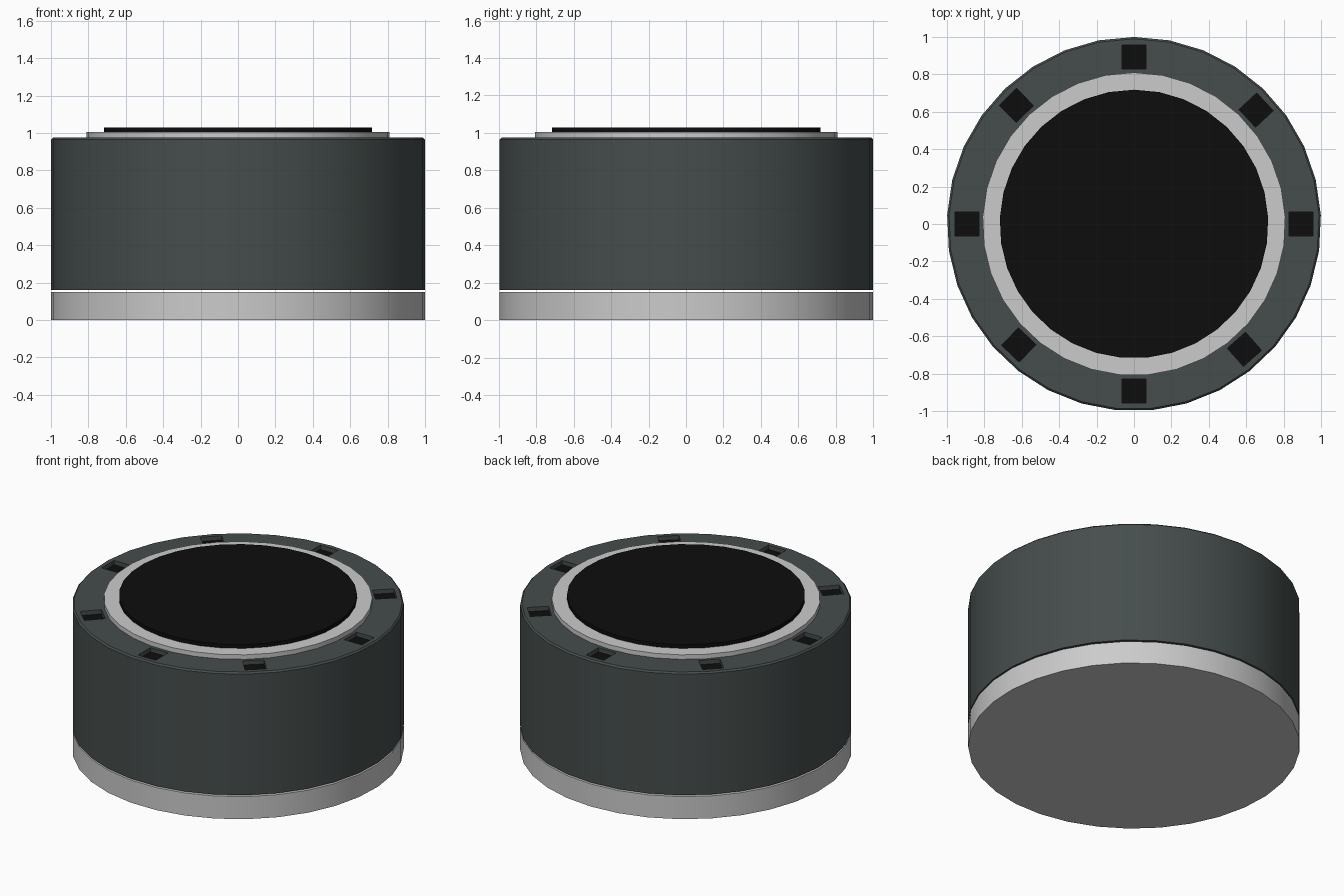
import bpy, bmesh, math
from mathutils import Matrix

if "Cube" in bpy.data.objects:
    bpy.data.objects.remove(bpy.data.objects["Cube"])

SIDES = 33


def material(name, rgb):
    m = bpy.data.materials.new(name)
    m.diffuse_color = (*rgb, 1)
    m.use_nodes = True
    m.node_tree.nodes["Principled BSDF"].inputs["Base Color"].default_value = m.diffuse_color
    return m


def finish(name, bm, mat=None):
    bmesh.ops.recalc_face_normals(bm, faces=bm.faces)
    # smooth round walls, flat caps, sharp rims
    for f in bm.faces:
        f.smooth = abs(f.normal.z) < 0.3
    for e in bm.edges:
        e.smooth = e.calc_face_angle(0) < math.radians(30)
    me = bpy.data.meshes.new(name)
    bm.to_mesh(me)
    bm.free()
    ob = bpy.data.objects.new(name, me)
    bpy.context.collection.objects.link(ob)
    if mat:
        me.materials.append(mat)
    return ob


def lathe(name, profile, mat=None, closed=False):
    """Turn an (r, z) profile; open profiles get end caps."""
    bm = bmesh.new()
    rings = []
    for r, z in profile:
        rings.append([bm.verts.new((r * math.cos(a), r * math.sin(a), z))
                      for a in (math.pi / 2 + i * math.tau / SIDES for i in range(SIDES))])
    pairs = list(zip(rings, rings[1:]))
    if closed:
        pairs.append((rings[-1], rings[0]))
    else:
        bm.faces.new(rings[0])
        bm.faces.new(rings[-1])
    for lo, hi in pairs:
        for i in range(SIDES):
            j = (i + 1) % SIDES
            bm.faces.new((lo[i], lo[j], hi[j], hi[i]))
    return finish(name, bm, mat)


def slot_boxes(name, z0, z1, mat):
    """Eight square blocks spread around the top rim."""
    bm = bmesh.new()
    for deg in (0, 43, 90, 134.8, 180, 226.4, 270, 311.4):
        m = (Matrix.Rotation(math.radians(deg), 4, 'Z')
             @ Matrix.Translation((0.893, 0, (z0 + z1) / 2))
             @ Matrix.Diagonal((0.13, 0.13, z1 - z0, 1)))
        bmesh.ops.create_cube(bm, size=1, matrix=m)
    ob = finish(name, bm, mat)
    for p in ob.data.polygons:
        p.use_smooth = False
    return ob


dark = material("dark_shell", (0.06, 0.075, 0.073))
black = material("black_panel", (0.004, 0.004, 0.004))

# Base, with a narrow gap under the body
lathe("base", [(1, 0), (1, 0.15)])

# Body with a slightly chamfered top rim
body = lathe("body", [(1, 0.16), (1, 0.965), (0.99, 0.975)], dark)

# Recessed slots in the rim
cutter = slot_boxes("slot_cutter", 0.945, 1.1, dark)
cutter.hide_render = True
cutter.hide_viewport = True
cut = body.modifiers.new("slots", 'BOOLEAN')
cut.operation = 'DIFFERENCE'
cut.solver = 'EXACT'
cut.object = cutter
slot_boxes("slot_floors", 0.93, 0.947, black)

# Raised trim ring and top panel
lathe("trim_ring", [(0.7, 0.96), (0.81, 0.96), (0.81, 1.005), (0.7, 1.005)], closed=True)
lathe("top_panel", [(0.718, 0.97), (0.718, 1.03)], black)
